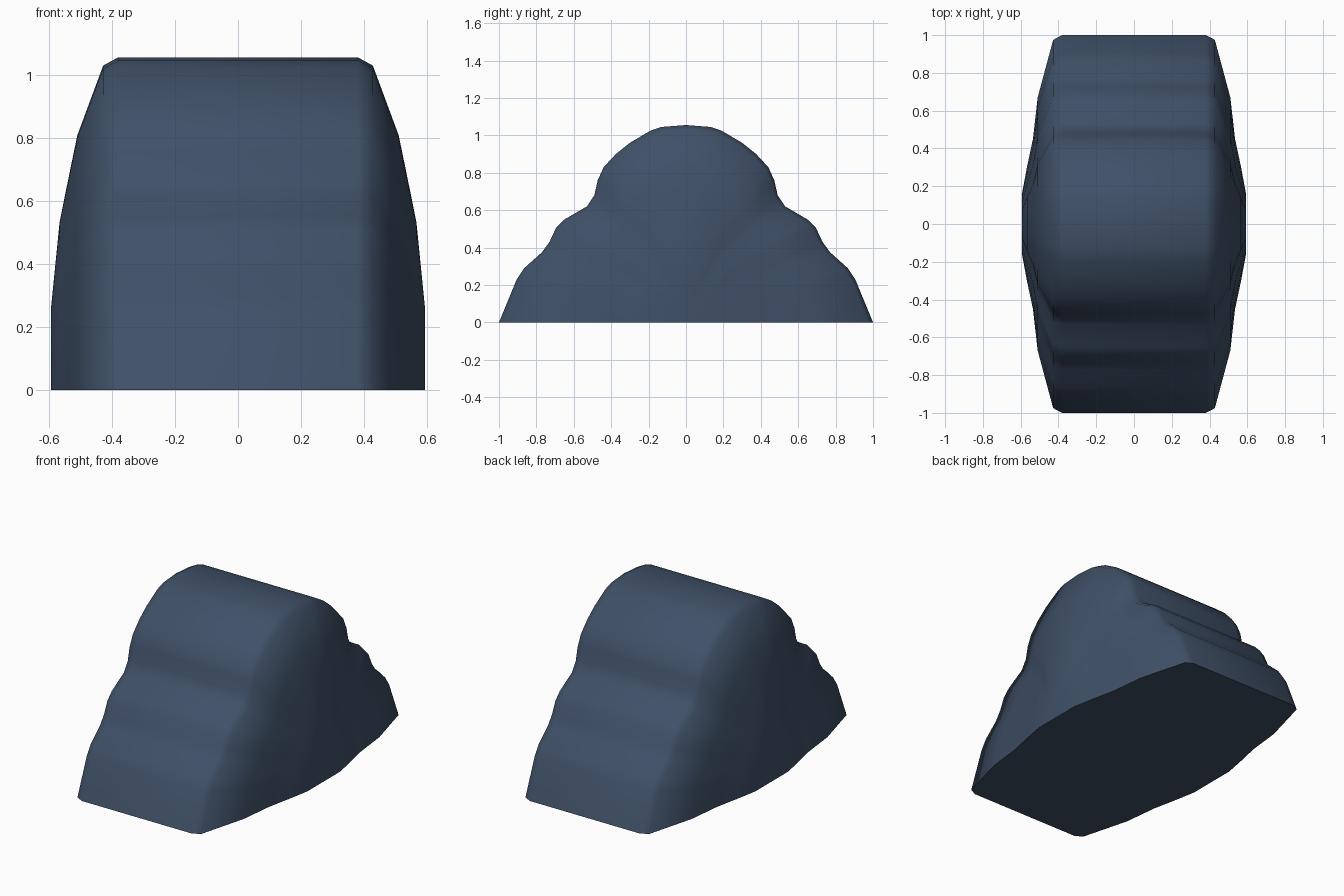
import bpy, bmesh, math

if "Cube" in bpy.data.objects:
    bpy.data.objects.remove(bpy.data.objects["Cube"])

# One slate blue material
mat = bpy.data.materials.new("slate blue")
mat.diffuse_color = (0.05, 0.08, 0.135, 1)
mat.use_nodes = True
mat.node_tree.nodes["Principled BSDF"].inputs["Base Color"].default_value = mat.diffuse_color

# Stepped hill profile, right half (y, z), mirrored to the left
half = [(1.0, 0.0), (0.905, 0.23), (0.865, 0.29), (0.77, 0.375), (0.73, 0.43),
        (0.695, 0.505), (0.65, 0.55), (0.53, 0.62), (0.49, 0.68), (0.472, 0.76),
        (0.44, 0.83), (0.375, 0.9), (0.3, 0.96), (0.19, 1.025), (0.13, 1.045)]
profile = half + [(0.0, 1.055)] + [(-y, z) for y, z in reversed(half)]

# Bulging side: half width, scale along y, scale along z
side = [(0.38, 1.0, 1.0), (0.428, 0.975, 0.975), (0.51, 0.67, 0.765),
        (0.535, 0.45, 0.65), (0.566, 0.305, 0.505), (0.593, 0.16, 0.25)]
stations = [(-x, a, b) for x, a, b in reversed(side)] + side

bm = bmesh.new()
rings = [[bm.verts.new((x, y * a, z * b)) for y, z in profile] for x, a, b in stations]

# Skin between the rings, end caps and base
for r0, r1 in zip(rings, rings[1:]):
    for i in range(len(profile) - 1):
        bm.faces.new((r0[i], r0[i + 1], r1[i + 1], r1[i]))
bm.faces.new(rings[0])
bm.faces.new(rings[-1])
bm.faces.new([r[0] for r in rings] + [r[-1] for r in reversed(rings)])
bmesh.ops.recalc_face_normals(bm, faces=bm.faces)

mesh = bpy.data.meshes.new("stepped_body")
bm.to_mesh(mesh)
bm.free()
mesh.materials.append(mat)
body = bpy.data.objects.new("stepped_body", mesh)
bpy.context.collection.objects.link(body)

# Smooth sides, crisp base edge
bpy.context.view_layer.objects.active = body
body.select_set(True)
bpy.ops.object.shade_smooth_by_angle(angle=math.radians(60))
